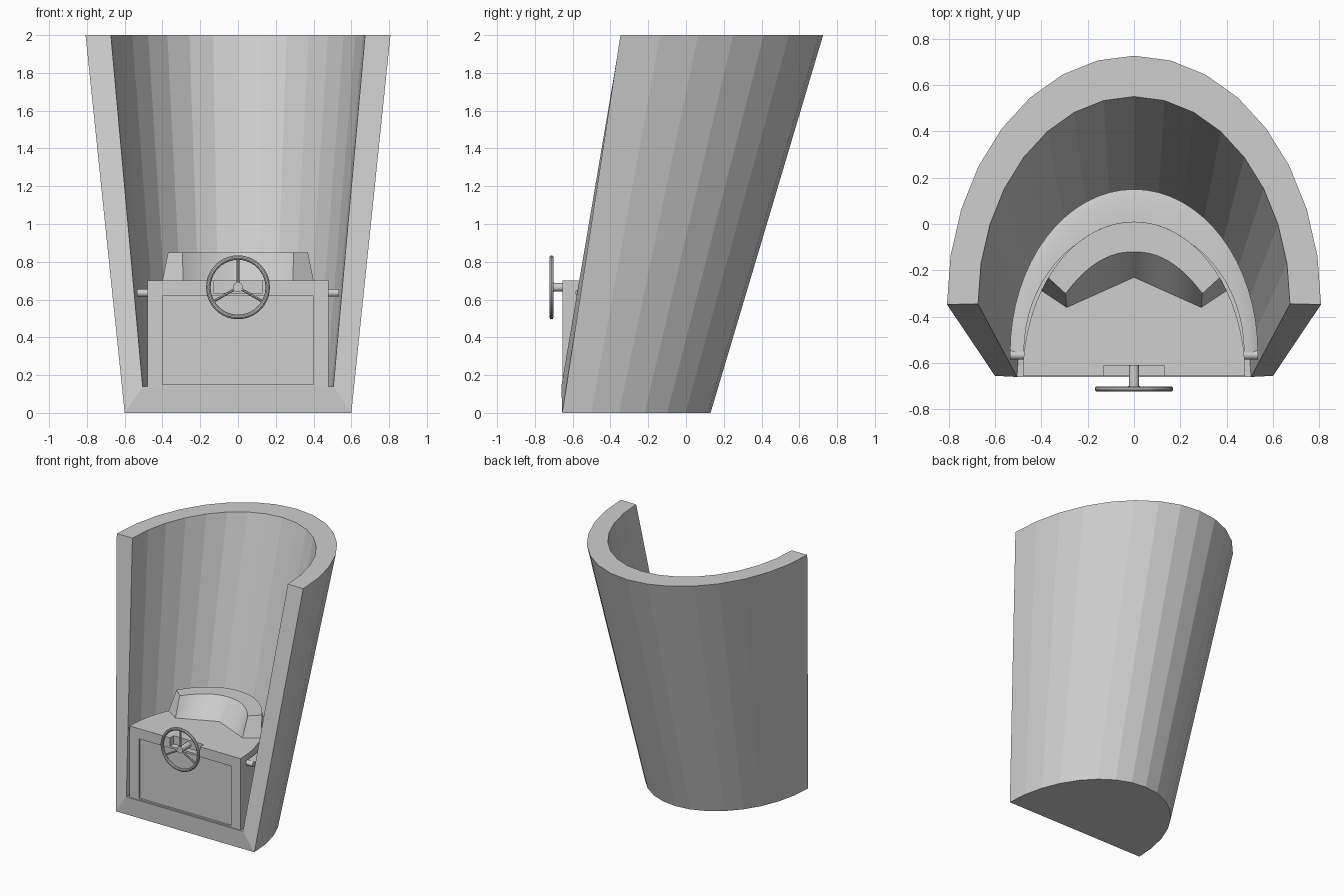
import bpy, bmesh, math
from mathutils import Vector

if "Cube" in bpy.data.objects:
    bpy.data.objects.remove(bpy.data.objects["Cube"])

grey = bpy.data.materials.new("plain grey")
grey.diffuse_color = (0.62, 0.62, 0.62, 1)
grey.use_nodes = True
grey.node_tree.nodes["Principled BSDF"].inputs["Base Color"].default_value = grey.diffuse_color


def make(name, bm, smooth=False):
    bmesh.ops.recalc_face_normals(bm, faces=bm.faces)
    me = bpy.data.meshes.new(name)
    bm.to_mesh(me)
    bm.free()
    me.materials.append(grey)
    ob = bpy.data.objects.new(name, me)
    bpy.context.collection.objects.link(ob)
    if smooth:
        bpy.ops.object.select_all(action='DESELECT')
        ob.select_set(True)
        bpy.context.view_layer.objects.active = ob
        bpy.ops.object.shade_smooth_by_angle(angle=math.radians(30))
    return ob


def arc(a, b, y, z, n):
    """Half ellipse from right to left, bulging backwards."""
    return [Vector((a * math.cos(math.pi * i / n), y + b * math.sin(math.pi * i / n), z))
            for i in range(n + 1)]


def loft(bm, rings, closed=False):
    """Skin between point rows; closed joins the last row to the first."""
    rows = [[bm.verts.new(p) for p in r] for r in rings]
    pairs = list(zip(rows, rows[1:])) + ([(rows[-1], rows[0])] if closed else [])
    for r, s in pairs:
        for i in range(len(r) - 1):
            bm.faces.new((r[i], r[i + 1], s[i + 1], s[i]))
    return rows


def rod(name, p, q, r, n=16):
    bm = bmesh.new()
    p, q = Vector(p), Vector(q)
    d = q - p
    bmesh.ops.create_cone(bm, cap_ends=True, segments=n, radius1=r, radius2=r, depth=d.length)
    m = d.to_track_quat('Z', 'Y').to_matrix().to_4x4()
    m.translation = (p + q) / 2
    bm.transform(m)
    return make(name, bm, True)


def cut_box(ob, lo, hi):
    bm = bmesh.new()
    bmesh.ops.create_cube(bm, size=1)
    for v in bm.verts:
        v.co = [lo[i] + (v.co[i] + 0.5) * (hi[i] - lo[i]) for i in range(3)]
    cutter = make("cutter", bm)
    cutter.hide_render = True
    mod = ob.modifiers.new("cut", 'BOOLEAN')
    mod.operation = 'DIFFERENCE'
    mod.solver = 'EXACT'
    mod.object = cutter
    bpy.context.view_layer.objects.active = ob
    bpy.ops.object.modifier_apply(modifier=mod.name)
    bpy.data.objects.remove(cutter)


# Leaning cab shell: faceted half cone with thick wall, floor and front sill
bm = bmesh.new()
rows = loft(bm, [arc(0.60, 0.785, -0.655, 0, 16), arc(0.807, 1.073, -0.347, 2, 16),
                 arc(0.673, 0.895, -0.345, 2, 16), arc(0.505, 0.68, -0.66, 0.14, 16)])
bm.faces.new(rows[0])
bm.faces.new(rows[3])
for k in (0, -1):
    bm.faces.new([r[k] for r in rows])
bm.faces.new((rows[0][0], rows[0][-1], rows[3][-1], rows[3][0]))
make("cab_shell", bm)

# Console with recessed front panel and a notch for the steering column
bm = bmesh.new()
rows = loft(bm, [arc(0.48, 0.665, -0.655, 0.14, 32), arc(0.48, 0.665, -0.655, 0.70, 32)])
for r in rows:
    bm.faces.new(r)
bm.faces.new((rows[0][0], rows[0][-1], rows[1][-1], rows[1][0]))
console = make("console", bm, True)
cut_box(console, (-0.40, -0.75, 0.15), (0.40, -0.64, 0.62))
cut_box(console, (-0.13, -0.75, 0.635), (0.13, -0.61, 0.75))

# Shelf trim between console and shell, with rounded front ends
bm = bmesh.new()
rows = loft(bm, [arc(0.475, 0.645, -0.555, 0.615, 32), arc(0.475, 0.55, -0.555, 0.655, 32),
                 arc(0.51, 0.66, -0.555, 0.652, 32), arc(0.535, 0.705, -0.555, 0.64, 32),
                 arc(0.535, 0.705, -0.555, 0.615, 32)], closed=True)
for k in (0, -1):
    bm.faces.new([r[k] for r in rows])
make("shelf_trim", bm, True)
for s, side in ((-1, "left"), (1, "right")):
    rod("shelf_end_" + side, (s * 0.475, -0.565, 0.635), (s * 0.534, -0.565, 0.635), 0.02)

# Raised hood on the back of the console, sloped front face
N = 24
us = [i / N * 2 - 1 for i in range(N + 1)]


def back(u, half, z):
    ang = u * math.asin(half / 0.48)
    return Vector((0.48 * math.sin(ang), -0.655 + 0.665 * math.cos(ang), z))


bm = bmesh.new()
rows = loft(bm, [[back(u, 0.40, 0.70) for u in us],
                 [back(u, 0.37, 0.85) for u in us],
                 [Vector((0.295 * u, -0.12 - 0.18 * abs(u) ** 2.2, 0.85)) for u in us],
                 [Vector((0.29 * u, -0.23 - 0.13 * abs(u), 0.70)) for u in us]], closed=True)
for k in (0, -1):
    bm.faces.new([r[k] for r in rows])
make("console_hood", bm, True)

# Steering wheel: rim, hub, spokes and column
C = Vector((0, -0.712, 0.665))
R, r = 0.157, 0.012
bm = bmesh.new()
ring = []
for i in range(40):
    a = math.tau * i / 40
    ring.append([bm.verts.new(C + Vector(((R + r * math.cos(b)) * math.cos(a), r * math.sin(b),
                                          (R + r * math.cos(b)) * math.sin(a))))
                 for b in [math.tau * j / 10 for j in range(10)]])
for i in range(40):
    p, q = ring[i], ring[(i + 1) % 40]
    for j in range(10):
        bm.faces.new((p[j], p[(j + 1) % 10], q[(j + 1) % 10], q[j]))
make("steering_rim", bm, True)
for n, deg in enumerate((90, 210, 330)):
    d = Vector((math.cos(math.radians(deg)), 0, math.sin(math.radians(deg))))
    rod("steering_spoke_%d" % (n + 1), C + d * 0.01, C + d * R, 0.007, 8)
rod("steering_hub", (0, -0.72, 0.665), (0, -0.70, 0.665), 0.026, 20)
rod("steering_column", (0, -0.71, 0.665), (0, -0.605, 0.665), 0.022)
